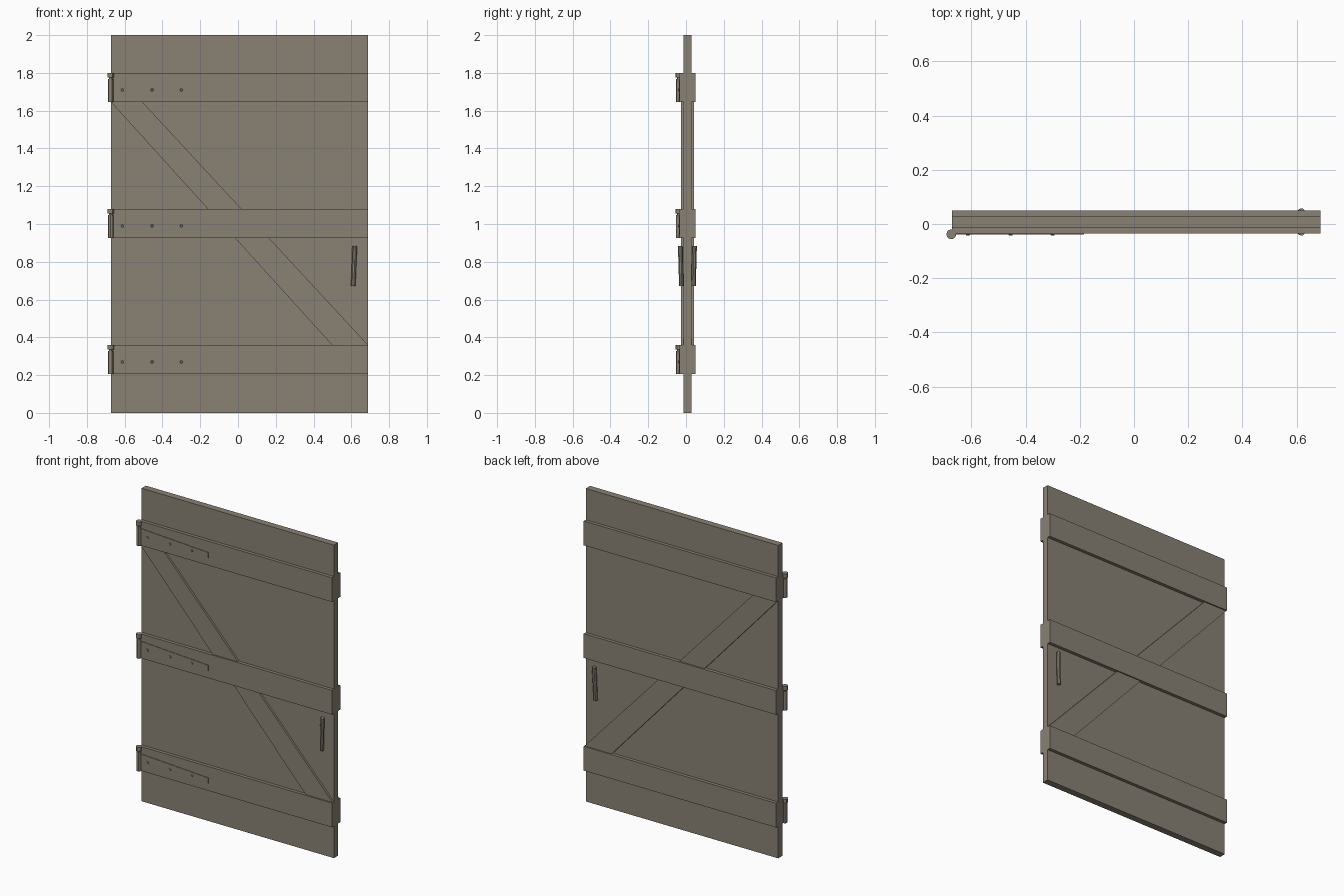
import bpy
import bmesh
from mathutils import Vector

if "Cube" in bpy.data.objects:
    bpy.data.objects.remove(bpy.data.objects["Cube"], do_unlink=True)

# One weathered wood colour throughout
wood = bpy.data.materials.new("weathered_wood")
wood.use_nodes = True
color = (0.25, 0.22, 0.175, 1)
wood.diffuse_color = color
wood.node_tree.nodes["Principled BSDF"].inputs["Base Color"].default_value = color

LEFT, RIGHT = -0.672, 0.688
PANEL_Y = (-0.014, 0.029)
# Side: outward direction, panel surface
SIDES = {"front": (-1, PANEL_Y[0]), "back": (1, PANEL_Y[1])}
BATTENS = {"bottom": 0.205, "middle": 0.925, "top": 1.645}
BATTEN_H = 0.155


def finish(bm, name):
    bmesh.ops.recalc_face_normals(bm, faces=bm.faces)
    mesh = bpy.data.meshes.new(name)
    bm.to_mesh(mesh)
    bm.free()
    mesh.materials.append(wood)
    obj = bpy.data.objects.new(name, mesh)
    bpy.context.collection.objects.link(obj)
    return obj


def slab(name, outline, y0, y1):
    """Extrude an outline of (x, z) points from y0 to y1."""
    bm = bmesh.new()
    face = bm.faces.new([bm.verts.new((x, y0, z)) for x, z in outline])
    new = bmesh.ops.extrude_face_region(bm, geom=[face])["geom"]
    verts = [v for v in new if isinstance(v, bmesh.types.BMVert)]
    bmesh.ops.translate(bm, verts=verts, vec=(0, y1 - y0, 0))
    return finish(bm, name)


def board(name, x0, x1, y0, y1, z0, z1):
    return slab(name, [(x0, z0), (x1, z0), (x1, z1), (x0, z1)], y0, y1)


def rod(name, start, end, r0, r1, sides):
    """Straight round bar between two points."""
    start, end = Vector(start), Vector(end)
    axis = end - start
    bm = bmesh.new()
    bmesh.ops.create_cone(bm, cap_ends=True, segments=sides,
                          radius1=r0, radius2=r1, depth=axis.length)
    turn = axis.to_track_quat("Z", "Y").to_matrix().to_4x4()
    bmesh.ops.transform(bm, matrix=turn, verts=bm.verts)
    bmesh.ops.translate(bm, verts=bm.verts, vec=(start + end) / 2)
    return finish(bm, name)


# Door panel
board("door_panel", LEFT, RIGHT, *PANEL_Y, 0, 2)

for side, (out, face) in SIDES.items():
    # Horizontal battens
    for level, z in BATTENS.items():
        board(f"{side}_{level}_batten", LEFT, RIGHT,
              face, face + out * 0.021, z, z + BATTEN_H)
    # Diagonal braces between the battens
    slab(f"{side}_upper_brace",
         [(LEFT, 1.645), (-0.505, 1.645), (0.018, 1.08), (-0.16, 1.08)],
         face, face + out * 0.013)
    slab(f"{side}_lower_brace",
         [(-0.015, 0.925), (0.165, 0.925), (RIGHT, 0.36), (0.497, 0.36)],
         face, face + out * 0.013)
    # Slightly leaning pull handle
    rod(f"{side}_handle", (0.61, face + out * 0.011, 0.672),
        (0.618, face + out * 0.016, 0.884), 0.012, 0.013, 8)

# Hinges on the front battens
for level, z in BATTENS.items():
    hinge_x, hinge_y, mid = LEFT - 0.002, -0.038, z + 0.065
    rod(f"{level}_hinge_barrel", (hinge_x, hinge_y, z),
        (hinge_x, hinge_y, z + 0.122), 0.014, 0.014, 12)
    rod(f"{level}_hinge_pin", (hinge_x, hinge_y, z + 0.12),
        (hinge_x, hinge_y, z + 0.135), 0.009, 0.009, 12)
    rod(f"{level}_hinge_cap", (hinge_x, hinge_y, z + 0.13),
        (hinge_x, hinge_y, z + BATTEN_H), 0.018, 0.018, 12)
    # Tapered strap
    slab(f"{level}_hinge_strap",
         [(LEFT, mid - 0.045), (-0.185, mid - 0.018),
          (-0.185, mid + 0.018), (LEFT, mid + 0.045)], -0.034, -0.038)
    # Rivets
    for i, x in enumerate((-0.613, -0.455, -0.3)):
        rod(f"{level}_rivet_{i + 1}", (x, -0.036, mid), (x, -0.042, mid),
            0.009, 0.006, 8)

# Smooth the round parts, keep their edges sharp
for obj in bpy.context.scene.objects:
    obj.select_set(any(w in obj.name for w in ("barrel", "pin", "cap")))
    if obj.select_get():
        bpy.context.view_layer.objects.active = obj
bpy.ops.object.shade_smooth_by_angle()
